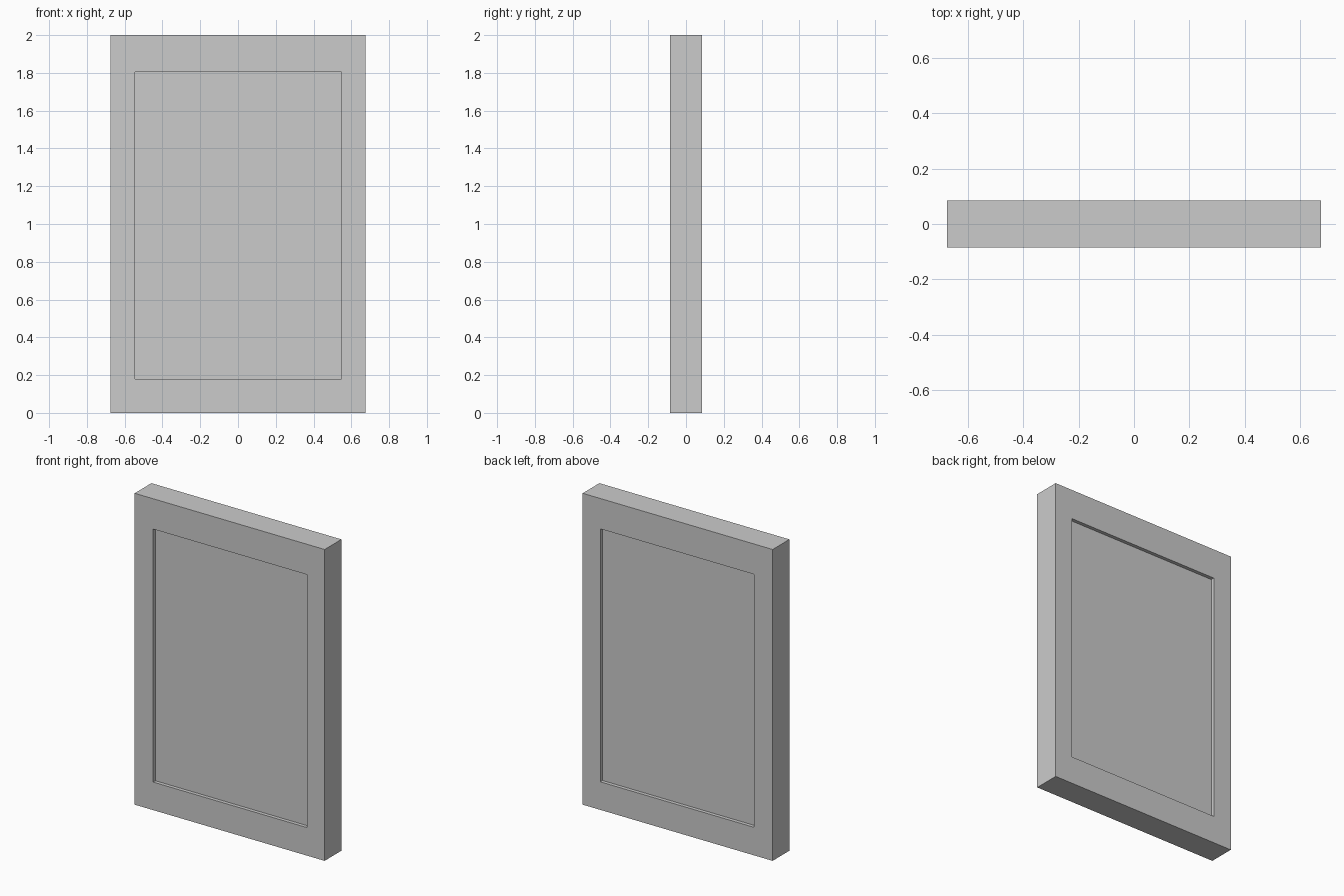
import bpy, bmesh

if "Cube" in bpy.data.objects:
    bpy.data.objects.remove(bpy.data.objects["Cube"])

HALF_DEPTH = 0.085
RECESS = 0.023
OUTER = (-0.675, 0.675, 0.0, 2.0)      # x min, x max, z min, z max
INNER = (-0.544, 0.549, 0.18, 1.805)


def finish(bm, name):
    bmesh.ops.recalc_face_normals(bm, faces=bm.faces)
    mesh = bpy.data.meshes.new(name)
    bm.to_mesh(mesh)
    bm.free()
    obj = bpy.data.objects.new(name, mesh)
    bpy.context.collection.objects.link(obj)
    return obj


def loop(bm, rect, y):
    x0, x1, z0, z1 = rect
    return [bm.verts.new((x, y, z)) for x, z in ((x0, z0), (x1, z0), (x1, z1), (x0, z1))]


def bridge(bm, a, b):
    for i in range(4):
        j = (i + 1) % 4
        bm.faces.new((a[i], a[j], b[j], b[i]))


# Rectangular surround with a slightly off-centre opening
bm = bmesh.new()
rings = [loop(bm, OUTER, -HALF_DEPTH), loop(bm, OUTER, HALF_DEPTH),
         loop(bm, INNER, HALF_DEPTH), loop(bm, INNER, -HALF_DEPTH)]
for i in range(4):
    bridge(bm, rings[i], rings[(i + 1) % 4])
finish(bm, "frame")

# Flat panel set back from both faces of the frame
bm = bmesh.new()
front = loop(bm, INNER, -HALF_DEPTH + RECESS)
back = loop(bm, INNER, HALF_DEPTH - RECESS)
bm.faces.new(front)
bm.faces.new(back)
finish(bm, "panel")
